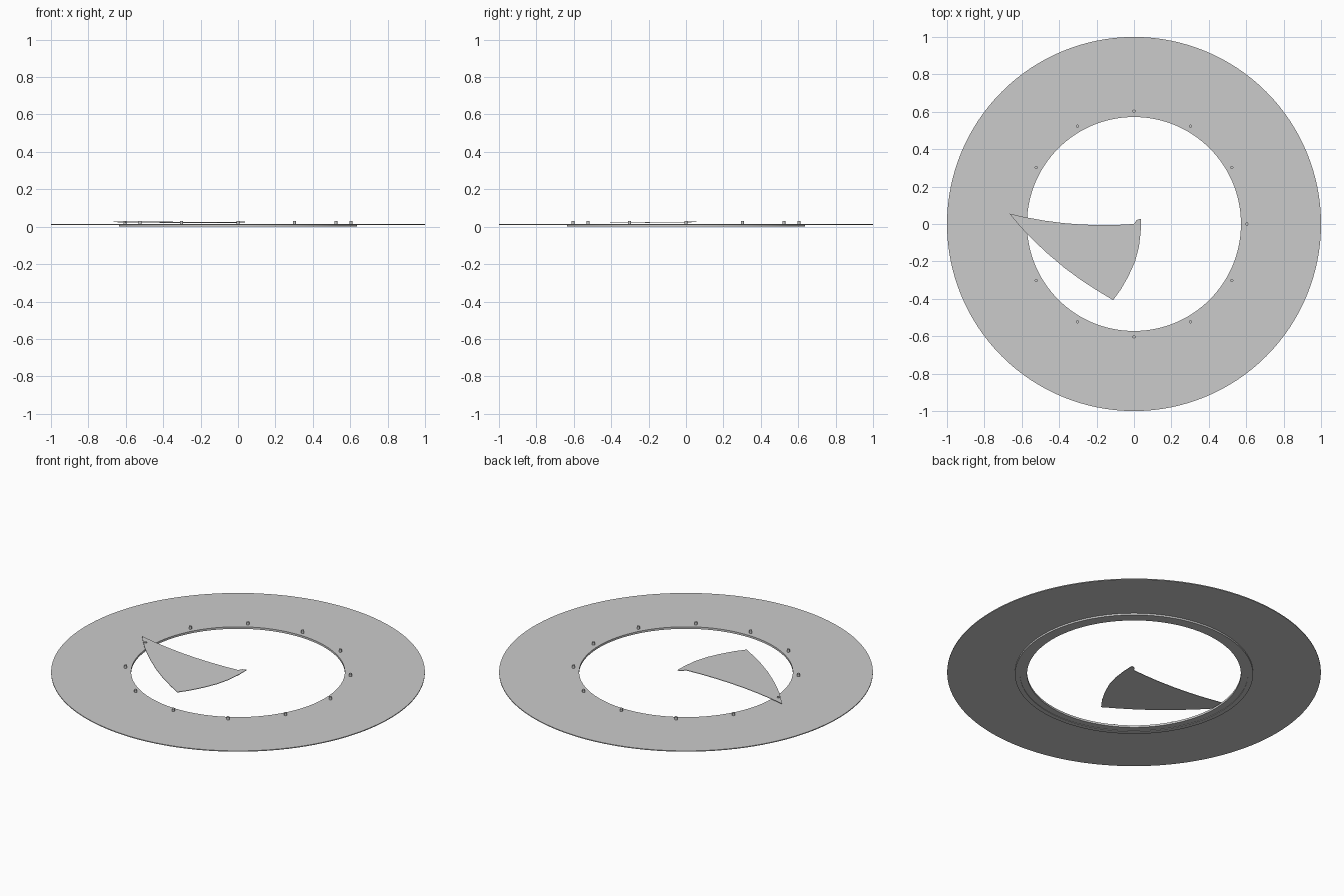
import bpy, bmesh, math

if "Cube" in bpy.data.objects:
    bpy.data.objects.remove(bpy.data.objects["Cube"])


def mesh_object(name, bm):
    bmesh.ops.recalc_face_normals(bm, faces=bm.faces)
    me = bpy.data.meshes.new(name)
    bm.to_mesh(me)
    bm.free()
    ob = bpy.data.objects.new(name, me)
    bpy.context.collection.objects.link(ob)
    bpy.ops.object.select_all(action='DESELECT')
    bpy.context.view_layer.objects.active = ob
    ob.select_set(True)
    bpy.ops.object.shade_smooth_by_angle(angle=math.radians(30))
    return ob


def lathe(name, profile, n=128):
    """Revolve a closed (radius, z) profile about z."""
    bm = bmesh.new()
    rings = [[bm.verts.new((r * math.cos(2 * math.pi * i / n),
                            r * math.sin(2 * math.pi * i / n), z))
              for r, z in profile] for i in range(n)]
    k = len(profile)
    for i in range(n):
        a, b = rings[i], rings[(i + 1) % n]
        for j in range(k):
            bm.faces.new((a[j], b[j], b[(j + 1) % k], a[(j + 1) % k]))
    return mesh_object(name, bm)


# Flat base plate with a stepped collar under its opening
lathe("base_plate", [(0.572, 0.003), (0.61, 0.003), (0.61, 0.0), (0.637, 0.0),
                     (0.637, 0.010), (1.0, 0.010), (1.0, 0.015), (0.572, 0.015)])

# Twelve pivot pins
for i in range(12):
    a = math.radians(30 * i)
    bm = bmesh.new()
    bmesh.ops.create_cone(bm, cap_ends=True, segments=20, radius1=0.008,
                          radius2=0.008, depth=0.016)
    bmesh.ops.translate(bm, verts=bm.verts,
                        vec=(0.604 * math.cos(a), 0.604 * math.sin(a), 0.023))
    mesh_object(f"pivot_pin_{i + 1}", bm)

# Single curved shutter blade, slightly tilted
outline = [(-0.665, 0.055), (-0.58, 0.036), (-0.48, 0.018), (-0.38, 0.005),
           (-0.28, -0.003), (-0.18, -0.006), (-0.09, -0.005), (0.0, 0.0),
           (0.015, 0.022), (0.037, 0.028), (0.036, -0.04), (0.027, -0.12),
           (0.006, -0.20), (-0.03, -0.28), (-0.07, -0.35), (-0.112, -0.407),
           (-0.19, -0.360), (-0.28, -0.302), (-0.37, -0.236), (-0.46, -0.160),
           (-0.53, -0.095), (-0.575, -0.05), (-0.62, 0.0)]
bm = bmesh.new()
base = bm.faces.new([bm.verts.new((x, y, 0.0235 + 0.012 * y)) for x, y in outline])
ext = bmesh.ops.extrude_face_region(bm, geom=[base], use_keep_orig=True)
top = [g for g in ext["geom"] if isinstance(g, bmesh.types.BMVert)]
bmesh.ops.translate(bm, verts=top, vec=(0, 0, 0.003))
mesh_object("shutter_blade", bm)
